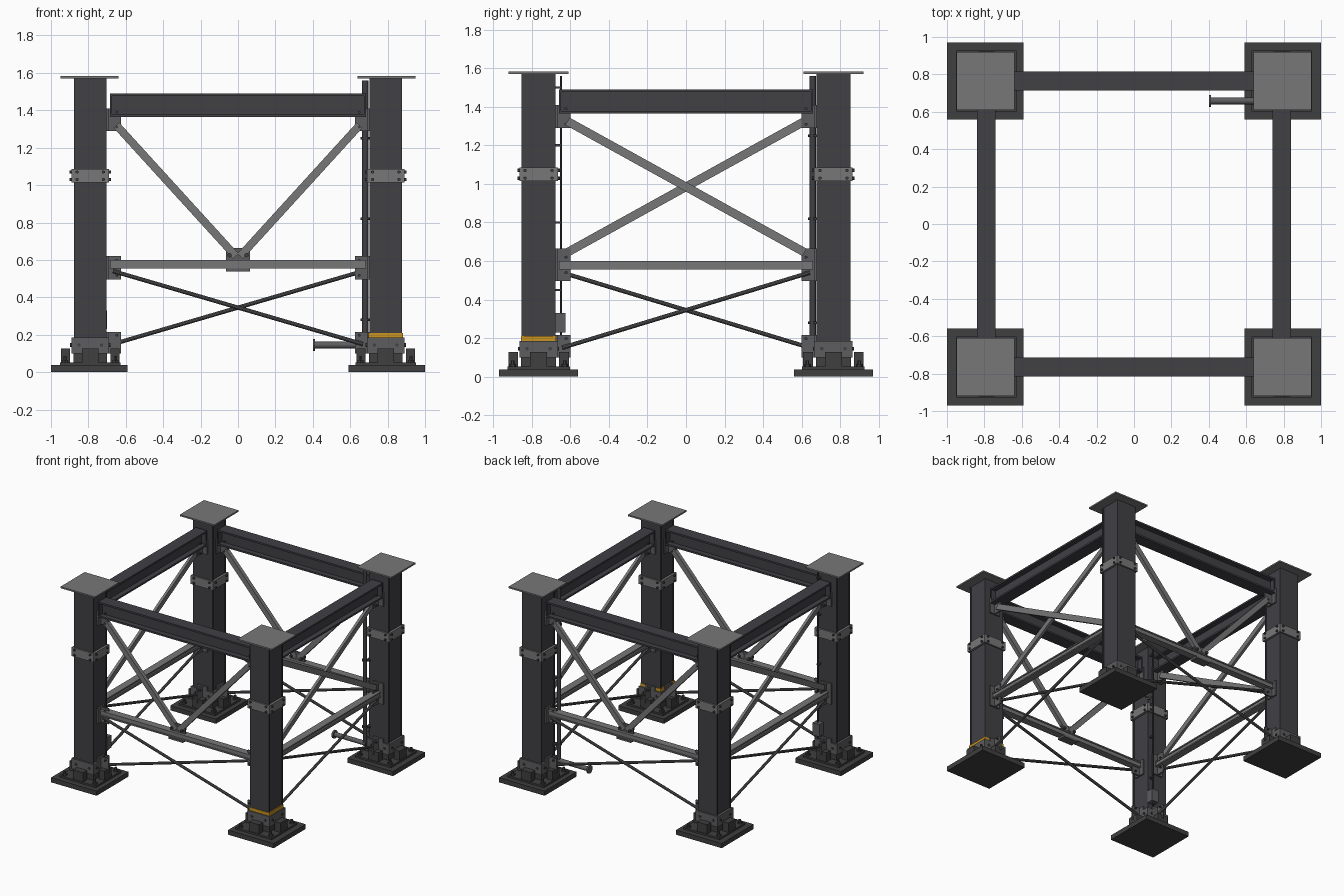
import bpy, bmesh, math
from mathutils import Vector, Matrix

if "Cube" in bpy.data.objects:
    bpy.data.objects.remove(bpy.data.objects["Cube"])


def material(name, rgb):
    m = bpy.data.materials.new(name)
    m.diffuse_color = (*rgb, 1)
    m.use_nodes = True
    m.node_tree.nodes["Principled BSDF"].inputs["Base Color"].default_value = m.diffuse_color
    return m


DARK = material("dark painted steel", (0.052, 0.052, 0.060))
BASE = material("base steel", (0.050, 0.050, 0.052))
GREY = material("grey steel", (0.185, 0.185, 0.190))
MID = material("mid grey steel", (0.110, 0.110, 0.115))
YELLOW = material("yellow band paint", (0.60, 0.30, 0.015))

CX, CY = 0.79, 0.765      # column centres
CH = 0.0875               # column half width


def finish(name, bm, mat):
    me = bpy.data.meshes.new(name)
    bm.to_mesh(me)
    bm.free()
    me.materials.append(mat)
    ob = bpy.data.objects.new(name, me)
    bpy.context.collection.objects.link(ob)
    return ob


def add_box(bm, c, s, rot=Matrix()):
    bmesh.ops.create_cube(bm, size=1, matrix=Matrix.Translation(c) @ rot @ Matrix.Diagonal((*s, 1)))


def boxes(name, items, mat):
    """One object from several (centre, size) boxes."""
    bm = bmesh.new()
    for c, s in items:
        add_box(bm, c, s)
    return finish(name, bm, mat)


def cylinders(name, items, mat, sides=6):
    """One object from several (start, end, radius) cylinders."""
    bm = bmesh.new()
    for p, q, r in items:
        p, q = Vector(p), Vector(q)
        rot = (q - p).to_track_quat('Z', 'Y').to_matrix().to_4x4()
        bmesh.ops.create_cone(bm, cap_ends=True, segments=sides, radius1=r, radius2=r,
                              depth=(q - p).length, matrix=Matrix.Translation((p + q) / 2) @ rot)
    ob = finish(name, bm, mat)
    if sides > 8:
        bpy.context.view_layer.objects.active = ob
        ob.select_set(True)
        bpy.ops.object.shade_smooth_by_angle()
        ob.select_set(False)
    return ob


def bar(name, p, q, width, thick, normal, mat):
    """Flat bar from p to q, its thickness along the frame normal."""
    p, q, n = Vector(p), Vector(q), Vector(normal)
    d = (q - p).normalized()
    rot = Matrix((d, n.cross(d), n)).transposed().to_4x4()
    bm = bmesh.new()
    add_box(bm, (p + q) / 2, ((q - p).length, width, thick), rot)
    return finish(name, bm, mat)


def ring(name, x, y, z0, z1, half, mat, inner=CH - 0.01):
    """Square collar of four plates around a column."""
    t, m, z, h = half - inner, (half + inner) / 2, (z0 + z1) / 2, z1 - z0
    return boxes(name, [((x + m, y, z), (t, 2 * half, h)), ((x - m, y, z), (t, 2 * half, h)),
                        ((x, y + m, z), (2 * inner, t, h)), ((x, y - m, z), (2 * inner, t, h))], mat)


# Four columns with feet, collars and caps
for sx in (-1, 1):
    for sy in (-1, 1):
        x, y = sx * CX, sy * CY
        bx = sx * 0.795
        tag = ("back_" if sy > 0 else "front_") + ("right" if sx > 0 else "left")
        # column built of two flange plates and slightly recessed webs
        boxes("column_" + tag,
              [((x, y, 0.84), (2 * CH - 0.012, 2 * CH - 0.02, 1.46)),
               ((x, y + CH - 0.006, 0.84), (2 * CH, 0.012, 1.46)),
               ((x, y - CH + 0.006, 0.84), (2 * CH, 0.012, 1.46))], DARK)
        boxes("cap_plate_" + tag, [((bx, y, 1.576), (0.31, 0.31, 0.012))], GREY)
        boxes("base_plate_" + tag, [((bx, y, 0.019), (0.41, 0.41, 0.038)),
                                    ((x, y, 0.045), (0.325, 0.325, 0.014))], BASE)
        boxes("bearing_" + tag, [((x, y, 0.075), (0.18, 0.18, 0.06))], BASE)
        ring("foot_sleeve_" + tag, x, y, 0.10, 0.185, 0.1, MID)
        ring("clamp_collar_" + tag, x, y, 1.015, 1.085, 0.1, GREY)
        # guide stops round the foot
        stops = []
        for s in (-1, 1):
            stops += [((x + s * 0.132, y, 0.085), (0.05, 0.09, 0.085)),
                      ((x, y + s * 0.132, 0.085), (0.09, 0.05, 0.085))]
        boxes("guide_stops_" + tag, stops, BASE)
        # bolts on base, collar and sleeve
        bolts = []
        for i in (-1, 1):
            for j in (-1, 1):
                ax, ay = x + i * 0.135, y + j * 0.135
                bolts += [((ax, ay, 0.05), (ax, ay, 0.066), 0.018), ((ax, ay, 0.06), (ax, ay, 0.085), 0.009)]
                for z in (1.03, 1.07):
                    bolts += [((x + i * 0.098, y + j * 0.07, z), (x + i * 0.11, y + j * 0.07, z), 0.009),
                              ((x + j * 0.07, y + i * 0.098, z), (x + j * 0.07, y + i * 0.11, z), 0.009)]
                bolts += [((x + i * 0.098, y + j * 0.06, 0.145), (x + i * 0.107, y + j * 0.06, 0.145), 0.01),
                          ((x + j * 0.06, y + i * 0.098, 0.145), (x + j * 0.06, y + i * 0.107, 0.145), 0.01)]
        cylinders("bolts_" + tag, bolts, BASE)

# Yellow marker band on one column
ring("yellow_band", CX, -CY, 0.185, 0.21, 0.0915, YELLOW)

# Four braced frames: axis 0 runs along x (front/back), axis 1 along y (sides)
for axis in (0, 1):
    for s in (-1, 1):
        tag = (("front", "back") if axis == 0 else ("left", "right"))[s > 0]
        face = (CX, CY)[axis] - CH             # inner column face
        off = s * (CY, CX)[axis]
        normal = (0, 1, 0) if axis == 0 else (1, 0, 0)

        def P(u, z, d=0):
            return (u, off + d, z) if axis == 0 else (off + d, u, z)

        def S(u, d, z):
            return (u, d, z) if axis == 0 else (d, u, z)

        # I-shaped top beam with end plates
        L = face - 0.018
        beam = [(P(0, 1.483), S(2 * L, 0.1, 0.014)), (P(0, 1.372), S(2 * L, 0.1, 0.014)),
                (P(0, 1.4275), S(2 * L, 0.014, 0.10))]
        beam += [(P(e * (L - 0.005), 1.4275), S(0.01, 0.098, 0.10)) for e in (-1, 1)]
        boxes("top_beam_" + tag, beam, DARK)
        # middle beam
        boxes("middle_beam_" + tag, [(P(0, 0.595), S(2 * L, 0.06, 0.01)), (P(0, 0.56), S(2 * L, 0.06, 0.01)),
                                     (P(0, 0.5775), S(2 * L, 0.046, 0.03))], GREY)
        # gusset plates with bolts on the column faces
        low_top = 0.62 if axis == 0 else 0.665
        plates, heads = [], []
        for e in (-1, 1):
            for z0, z1 in ((1.29, 1.41), (0.495, low_top), (0.10, 0.215)):
                w, zc = 0.078, (z0 + z1) / 2
                plates.append((P(e * (face - w / 2), zc), S(w, 0.012, z1 - z0)))
                plates.append((P(e * (face - 0.006), zc), S(0.012, 0.09, z1 - z0)))
                for k in (-1, 1):
                    u, z = e * (face - 0.055), zc + k * 0.04
                    heads.append((P(u, z, -0.02), P(u, z, 0.02), 0.008))
        boxes("gussets_" + tag, plates, MID)
        cylinders("gusset_bolts_" + tag, heads, BASE)
        # diagonals: V on front and back, X on the sides; thin crossed rods below
        for e in (-1, 1):
            if axis == 0:
                bar("v_brace_" + tag, P(e * 0.65, 1.32), P(e * 0.012, 0.62), 0.042, 0.032, normal, GREY)
            else:
                bar("x_brace_" + tag, P(-e * 0.615, 1.325, e * 0.012), P(e * 0.615, 0.645, e * 0.012),
                    0.044, 0.022, normal, GREY)
            cylinders("tie_rod_" + tag, [(P(-e * (face - 0.035), 0.15, e * 0.01),
                                          P(e * (face - 0.035), 0.54, e * 0.01), 0.011)], MID, 10)
        if axis == 0:
            boxes("v_gusset_" + tag, [(P(0, 0.602), S(0.13, 0.014, 0.125)),
                                      (P(0, 0.547), S(0.13, 0.07, 0.016))], MID)
            cylinders("v_gusset_bolts_" + tag,
                      [(P(e * 0.045, 0.625, -0.028), P(e * 0.045, 0.625, 0.028), 0.012) for e in (-1, 1)], BASE)

# Drain pipe at the back right column, with outlet, flange and clamps
px, py = 0.68, 0.658
cylinders("drain_pipe", [((px, py, 0.13), (px, py, 1.56), 0.0165)], DARK, 16)
cylinders("drain_outlet", [((0.40, py, 0.145), (px + 0.012, py, 0.145), 0.018)], MID, 16)
cylinders("drain_flange", [((0.40, py, 0.145), (0.413, py, 0.145), 0.032)], MID, 16)
cylinders("drain_collars", [((px, py, z - 0.006), (px, py, z + 0.006), 0.024)
                            for z in (0.28, 0.82, 1.25)], BASE, 12)
boxes("drain_brackets", [((px + 0.022, py + 0.022, z), (0.03, 0.04, 0.012)) for z in (0.28, 0.82, 1.25)], BASE)

# Cable conduit and junction box on the front left column
cylinders("conduit", [((-0.73, -0.649, 0.2), (-0.73, -0.649, 1.56), 0.006)], BASE, 10)
boxes("conduit_clips", [((-0.73, -0.663, z), (0.02, 0.036, 0.012)) for z in (0.45, 0.8, 1.2, 1.5)], BASE)
boxes("junction_box", [((-0.73, -0.652, 0.28), (0.06, 0.056, 0.1))], MID)
